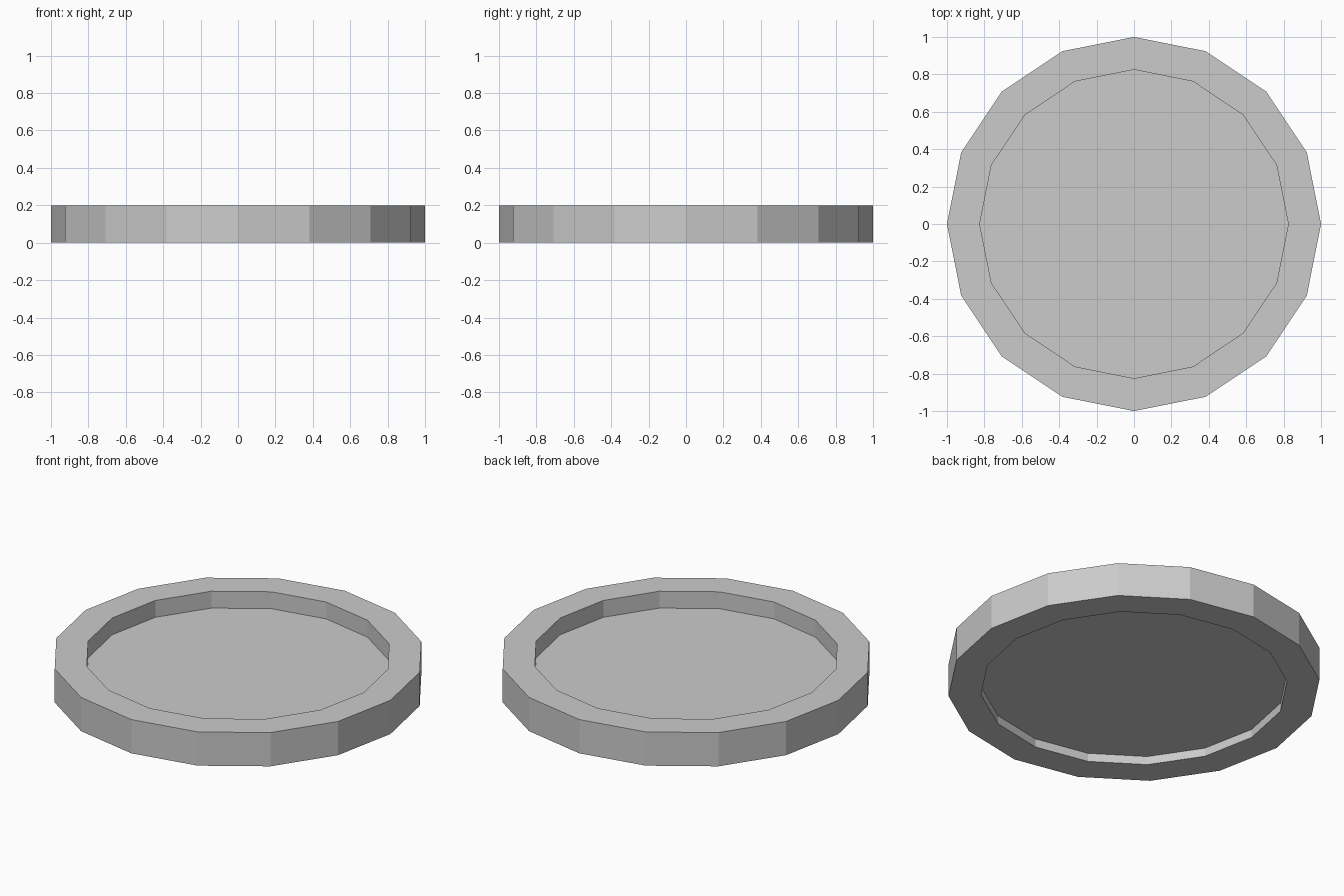
import bpy, bmesh
from math import cos, sin, tau

if "Cube" in bpy.data.objects:
    bpy.data.objects.remove(bpy.data.objects["Cube"])

SIDES = 16
R_OUT, R_IN = 1.0, 0.825
HEIGHT = 0.2
PLATE_BOTTOM, PLATE_TOP = 0.05, 0.10


def finish(name, bm):
    bmesh.ops.recalc_face_normals(bm, faces=bm.faces)
    mesh = bpy.data.meshes.new(name)
    bm.to_mesh(mesh)
    bm.free()
    bpy.context.collection.objects.link(bpy.data.objects.new(name, mesh))


def circle(bm, r, z):
    return [bm.verts.new((r * cos(tau * i / SIDES), r * sin(tau * i / SIDES), z))
            for i in range(SIDES)]


def bridge(bm, a, b):
    for i in range(SIDES):
        j = (i + 1) % SIDES
        bm.faces.new((a[i], a[j], b[j], b[i]))


# Outer rim: rectangular section swept round the sides
bm = bmesh.new()
loops = [circle(bm, r, z) for r, z in
         ((R_OUT, 0), (R_OUT, HEIGHT), (R_IN, HEIGHT), (R_IN, 0))]
for k in range(4):
    bridge(bm, loops[k], loops[(k + 1) % 4])
finish("rim", bm)

# Recessed plate closing the middle
bm = bmesh.new()
low, high = circle(bm, R_IN, PLATE_BOTTOM), circle(bm, R_IN, PLATE_TOP)
bm.faces.new(low)
bm.faces.new(high)
bridge(bm, low, high)
finish("recessed_plate", bm)
